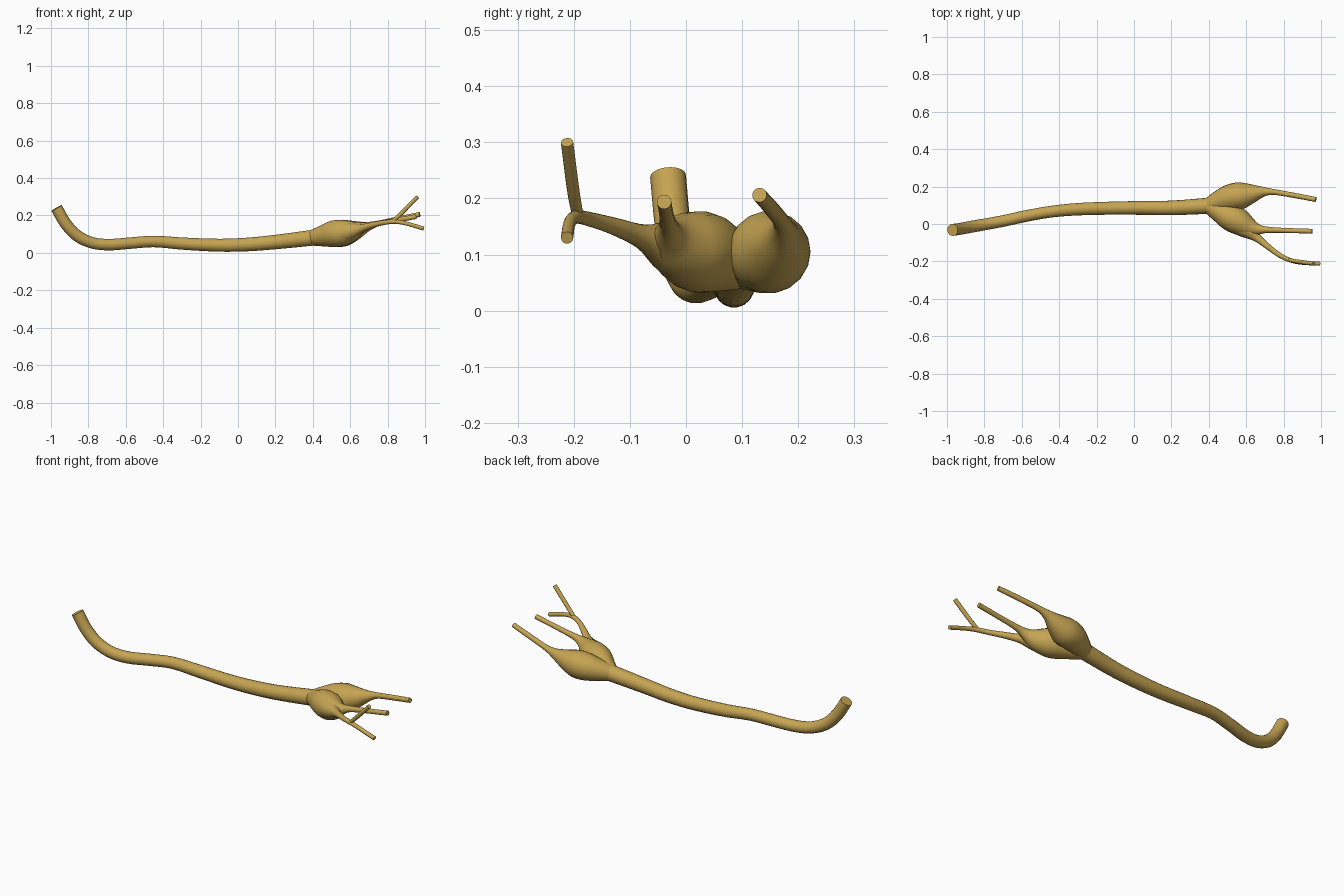
import bpy, bmesh, math
from mathutils import Vector

tan = bpy.data.materials.new("golden tan")
tan.diffuse_color = (0.56, 0.37, 0.085, 1)


def spline(pts, steps):
    """Smooth path of (x, y, z, radius) through the given points."""
    p = [Vector(q) for q in pts]
    p = [p[0] * 2 - p[1]] + p + [p[-1] * 2 - p[-2]]
    out = []
    for i in range(1, len(p) - 2):
        a, b, c, d = p[i - 1:i + 3]
        # tangents scaled by segment length avoid overshoot on uneven spacing
        l0, l1, l2 = [max((v - u).length, 1e-6) for u, v in ((a, b), (b, c), (c, d))]
        m1 = (c - a) * (l1 / (l0 + l1))
        m2 = (d - b) * (l1 / (l1 + l2))
        for s in range(steps):
            t = s / steps
            out.append(b * (2*t**3 - 3*t*t + 1) + m1 * (t**3 - 2*t*t + t)
                       + c * (3*t*t - 2*t**3) + m2 * (t**3 - t*t))
    return out + [p[-2]]


def tube(name, pts, sides=18, steps=4):
    """Sweep a round section of varying radius along a path, with end caps."""
    path = spline(pts, steps)
    pos = [q.to_3d() for q in path]
    bm = bmesh.new()
    rings = []
    for i, q in enumerate(path):
        d = (pos[min(i + 1, len(pos) - 1)] - pos[max(i - 1, 0)]).normalized()
        u = Vector((0, 1, 0))
        u = (u - d * u.dot(d)).normalized()
        v = d.cross(u)
        rings.append([bm.verts.new(pos[i] + q[3] * (u * math.cos(a) + v * math.sin(a)))
                      for a in (2 * math.pi * k / sides for k in range(sides))])
    for r, s in zip(rings, rings[1:]):
        for k in range(sides):
            n = (k + 1) % sides
            bm.faces.new((r[k], r[n], s[n], s[k]))
    bm.faces.new(rings[0][::-1])
    bm.faces.new(rings[-1])
    bmesh.ops.recalc_face_normals(bm, faces=bm.faces)
    me = bpy.data.meshes.new(name)
    bm.to_mesh(me)
    bm.free()
    me.materials.append(tan)
    ob = bpy.data.objects.new(name, me)
    bpy.context.collection.objects.link(ob)
    bpy.ops.object.select_all(action='DESELECT')
    ob.select_set(True)
    bpy.context.view_layer.objects.active = ob
    bpy.ops.object.shade_smooth_by_angle(angle=math.radians(40))


# Long main tube, bent upward at its far end
tube("trunk", [
    (-0.97, -0.032, 0.24, 0.032), (-0.92, -0.024, 0.155, 0.032),
    (-0.86, -0.013, 0.092, 0.032), (-0.78, 0.001, 0.054, 0.031),
    (-0.69, 0.018, 0.044, 0.031), (-0.58, 0.042, 0.052, 0.031),
    (-0.45, 0.065, 0.061, 0.031), (-0.3, 0.079, 0.050, 0.033),
    (-0.1, 0.085, 0.041, 0.035), (0.05, 0.086, 0.045, 0.037),
    (0.2, 0.086, 0.058, 0.039), (0.41, 0.098, 0.082, 0.043)])

# Rear bulb narrowing into its branch
tube("rear_bulb_branch", [
    (0.40, 0.098, 0.081, 0.043), (0.45, 0.120, 0.090, 0.056),
    (0.51, 0.141, 0.100, 0.070), (0.57, 0.151, 0.107, 0.072),
    (0.63, 0.162, 0.121, 0.052), (0.69, 0.172, 0.140, 0.027),
    (0.74, 0.172, 0.155, 0.016), (0.85, 0.154, 0.180, 0.014),
    (0.972, 0.131, 0.206, 0.013)])

# Front bulb narrowing into the middle branch
tube("front_bulb_branch", [
    (0.40, 0.098, 0.081, 0.043), (0.45, 0.071, 0.090, 0.056),
    (0.51, 0.038, 0.102, 0.071), (0.56, 0.013, 0.107, 0.071),
    (0.61, -0.014, 0.117, 0.055), (0.66, -0.029, 0.134, 0.030),
    (0.71, -0.031, 0.150, 0.017), (0.83, -0.035, 0.172, 0.013),
    (0.953, -0.039, 0.194, 0.013)])

# Outer branch leaving the front bulb and curving forward
tube("outer_branch", [
    (0.56, 0.0, 0.108, 0.060), (0.61, -0.035, 0.117, 0.045),
    (0.66, -0.075, 0.131, 0.023), (0.72, -0.124, 0.149, 0.016),
    (0.78, -0.168, 0.162, 0.013), (0.84, -0.195, 0.167, 0.012),
    (0.90, -0.207, 0.157, 0.011), (0.993, -0.212, 0.130, 0.011)], 14)

# Twig rising from the outer branch
tube("upper_twig", [
    (0.825, -0.192, 0.165, 0.010), (0.87, -0.200, 0.208, 0.011),
    (0.96, -0.212, 0.300, 0.011)], 14)
